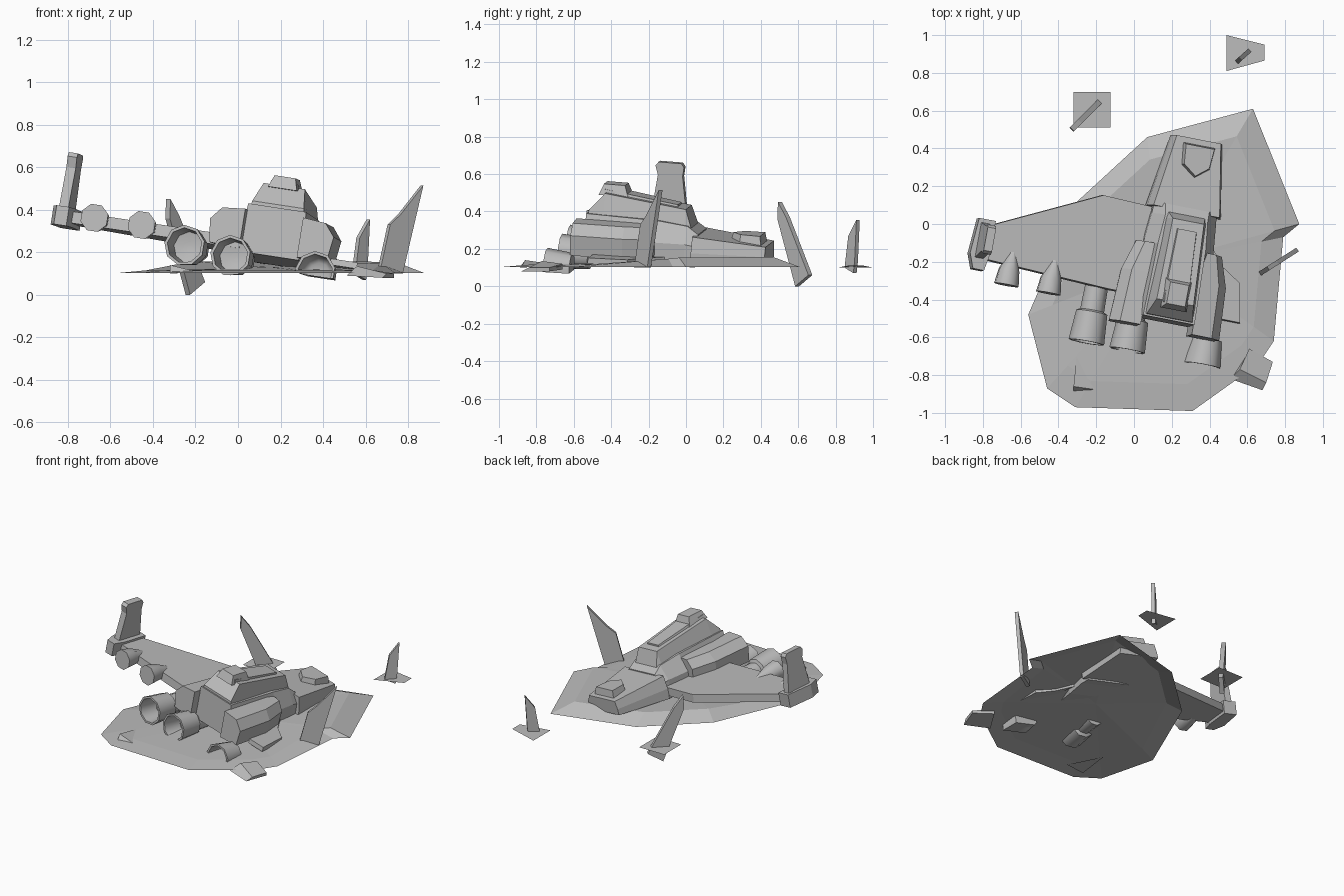
import bpy, math
from mathutils import Matrix, Vector

cube = bpy.data.objects.get("Cube")
if cube:
    bpy.data.objects.remove(cube)

grey = bpy.data.materials.new("plain_grey")
grey.use_nodes = True
colour = (0.5, 0.5, 0.5, 1)
grey.diffuse_color = colour
grey.node_tree.nodes["Principled BSDF"].inputs["Base Color"].default_value = colour

# Frame of the crashed ship: yawed, nose down and rolled
SHIP = (Matrix.Translation((0.217, -0.1, 0.1))
        @ Matrix.Rotation(math.radians(-10.4), 4, "Z")
        @ Matrix.Rotation(math.radians(-4.5), 4, "X")
        @ Matrix.Rotation(math.radians(8.5), 4, "Y"))
WORLD = Matrix.Identity(4)


def build(name, verts, faces, frame=SHIP):
    mesh = bpy.data.meshes.new(name)
    mesh.from_pydata(verts, [], faces)
    mesh.materials.append(grey)
    mesh.validate()
    obj = bpy.data.objects.new(name, mesh)
    bpy.context.collection.objects.link(obj)
    obj.matrix_world = frame
    return obj


def rings(name, loops, frame=SHIP):
    """Skin a stack of equal-sized closed loops and cap the ends."""
    n = len(loops[0])
    verts = [p for loop in loops for p in loop]
    faces = []
    for k in range(len(loops) - 1):
        for i in range(n):
            j = (i + 1) % n
            faces.append((k * n + i, k * n + j, (k + 1) * n + j, (k + 1) * n + i))
    faces.append(tuple(reversed(range(n))))
    faces.append(tuple(range(len(verts) - n, len(verts))))
    return build(name, verts, faces, frame)


def hull(name, sections):
    """Loft mirrored half sections (v, [(half width, height)...])."""
    loops = []
    for v, half in sections:
        right = [(u, v, w) for u, w in half]
        left = [(-u, v, w) for u, w in reversed(half)]
        loops.append(right + left)
    return rings(name, loops)


def slab(name, outline, low, high, inset=1.0):
    """Prism over an outline, its top scaled about the middle."""
    cx = sum(p[0] for p in outline) / len(outline)
    cy = sum(p[1] for p in outline) / len(outline)
    top = [(cx + (x - cx) * inset, cy + (y - cy) * inset, high) for x, y in outline]
    return rings(name, [[(x, y, low) for x, y in outline], top])


def lathe(name, u, w, profile, sides=9, floor=-1.0):
    """Turn a (radius, v) profile around the fore-and-aft axis, cut flat at the floor."""
    loops = []
    for r, v in profile:
        turn = [math.tau * (i + 0.5) / sides for i in range(sides)]
        loops.append([(u + r * math.cos(a), v, max(floor, w + r * math.sin(a))) for a in turn])
    obj = rings(name, loops)
    obj.data.polygons.foreach_set("use_smooth", [True] * len(obj.data.polygons))
    obj.data.set_sharp_from_angle(angle=math.radians(50))


def blade(name, place, heading, profile, thick=0.024):
    """Upright plate standing in the ground."""
    frame = Matrix.Translation(place) @ Matrix.Rotation(math.radians(heading), 4, "Z")
    rings(name, [[(s, t, z) for s, z in profile] for t in (-thick / 2, thick / 2)], frame)


# Ground mound: thin crust rising towards the back
rim = [(-0.56, -0.48), (-0.46, -0.87), (-0.31, -0.97), (0.31, -0.99), (0.66, -0.74),
       (0.74, -0.62), (0.79, -0.07), (0.875, 0), (0.63, 0.61), (0.07, 0.46), (-0.3, 0.12)]
mid = Vector((0.15, -0.2))
inner = []
for p in rim:
    q = mid + (Vector(p) - mid) * 0.82
    rise = min(1, max(0, (q.y + 0.4) / 0.4))
    inner.append((q.x, q.y, 0.115 + 0.042 * rise))
n = len(rim)
ground = [(x, y, 0.103) for x, y in rim] + inner + [(mid.x, mid.y, 0.13)]
quads = [(i, (i + 1) % n, n + (i + 1) % n, n + i) for i in range(n)]
fan = [(n + i, n + (i + 1) % n, 2 * n) for i in range(n)]
build("ground_mound", ground, quads + fan, WORLD)

# Main hull, canopy and roof pieces
hull("main_hull", [(-0.43, [(0.14, 0.05), (0.155, 0.12), (0.14, 0.28)]),
                   (-0.04, [(0.18, 0.03), (0.19, 0.16), (0.13, 0.27)]),
                   (0.12, [(0.18, 0.04), (0.175, 0.16), (0.115, 0.25)]),
                   (0.18, [(0.17, 0.04), (0.17, 0.15), (0.12, 0.21)])])
hull("canopy", [(-0.42, [(0.13, 0.26), (0.125, 0.295)]),
                (-0.34, [(0.13, 0.26), (0.1, 0.39)]),
                (0.1, [(0.11, 0.24), (0.085, 0.335)]),
                (0.14, [(0.11, 0.2), (0.1, 0.23)])])
hull("roof_plate", [(-0.35, [(0.075, 0.36), (0.065, 0.407)]),
                    (0.05, [(0.06, 0.32), (0.05, 0.352)])])
slab("roof_hatch", [(-0.07, -0.38), (0.07, -0.38), (0.07, -0.22), (-0.07, -0.22)],
     0.375, 0.433, 0.72)

# Tail section with its raised hatch
hull("tail_section", [(0.16, [(0.2, 0.05), (0.2, 0.12), (0.18, 0.205)]),
                      (0.55, [(0.14, 0.08), (0.135, 0.12), (0.12, 0.172)])])
slab("tail_hatch", [(-0.08, 0.52), (-0.07, 0.4), (0.01, 0.34), (0.085, 0.4), (0.095, 0.52)],
     0.17, 0.222, 0.88)

# Side pods, one each side
for side, label in ((-1, "right"), (1, "left")):
    front = [(0.14, 0.06), (0.285, 0.07), (0.3, 0.18), (0.25, 0.24), (0.14, 0.25)]
    loops = []
    for v, taper in ((-0.48, 1), (-0.2, 0.95), (-0.04, 0.78)):
        loops.append([(side * u * taper, v, w) for u, w in front])
    rings(label + "_side_pod", loops)

# Whole wing and the broken stump opposite
slab("right_wing", [(-0.17, 0.16), (-0.44, 0.17), (-1.0, -0.1), (-1.01, -0.29),
                    (-0.32, -0.32), (-0.15, -0.32)], 0.07, 0.125, 0.985)
slab("left_wing_stump", [(0.18, 0.02), (0.26, -0.08), (0.37, -0.15), (0.41, -0.36),
                         (0.28, -0.36)], 0.055, 0.085, 0.98)

# Wing tip block and fin
slab("wing_tip_block", [(-1.075, -0.08), (-0.985, -0.08), (-0.985, -0.27), (-1.0, -0.35),
                        (-1.06, -0.35), (-1.09, -0.27)], 0.05, 0.14)
fin = [(-0.29, 0.13), (-0.265, 0.33), (-0.28, 0.38), (-0.265, 0.4),
       (-0.14, 0.4), (-0.125, 0.38), (-0.13, 0.33), (-0.1, 0.13)]
rings("wing_tip_fin", [[(u, v, w) for v, w in fin] for u in (-1.06, -1.015)])

# Wing cones and open thrusters, one of them half buried
for u in (-0.863, -0.634):
    lathe("wing_cone", u, 0.105, [(0.068, -0.4), (0.057, -0.32), (0.006, -0.18)], 8)
for u, w in ((-0.375, 0.03), (-0.15, 0.015)):
    lathe("thruster", u, w, [(0.03, -0.47), (0.075, -0.48), (0.083, -0.61), (0.097, -0.61),
                             (0.085, -0.45), (0.065, -0.44), (0.062, -0.3)])
lathe("buried_thruster", 0.263, 0, [(0.05, -0.5), (0.075, -0.52), (0.083, -0.61),
                                    (0.097, -0.61), (0.08, -0.47)], floor=-0.02)

# Torn blades standing in the ground
blade("tall_blade", (0.71, -0.235, 0), 32.5,
      [(-0.06, 0.1), (0.07, 0.1), (0.185, 0.515), (0.06, 0.38), (0.0, 0.33)])
blade("rear_blade", (0.58, 0.89, 0), 42,
      [(-0.05, 0.1), (0.02, 0.07), (0.03, 0.13), (0.045, 0.355), (-0.02, 0.27)])
blade("side_blade", (-0.25, 0.58, 0), 45,
      [(0.02, 0), (0.12, 0.06), (-0.05, 0.37), (-0.11, 0.45), (-0.115, 0.36)], 0.03)

# Loose ground patches and scraps
build("rear_patch", [(0.49, 0.81, 0.1), (0.69, 0.865, 0.11), (0.69, 0.95, 0.11),
                     (0.49, 1.0, 0.1)], [(0, 1, 2, 3)], WORLD)
build("side_patch", [(-0.32, 0.51, 0.103), (-0.125, 0.51, 0.103), (-0.125, 0.7, 0.103),
                     (-0.32, 0.7, 0.103)], [(0, 1, 2, 3)], WORLD)
rings("tilted_scrap", [[(0.51, -0.82, 0.09), (0.61, -0.66, 0.09), (0.61, -0.66, 0.12),
                        (0.56, -0.77, 0.135)],
                       [(0.68, -0.88, 0.08), (0.735, -0.73, 0.08), (0.735, -0.73, 0.1),
                        (0.7, -0.84, 0.1)]], WORLD)
build("front_scrap", [(-0.32, -0.89, 0.1), (-0.18, -0.88, 0.105), (-0.3, -0.66, 0.11),
                      (-0.32, -0.86, 0.14)],
      [(0, 1, 3), (1, 2, 3), (2, 0, 3), (0, 2, 1)], WORLD)
